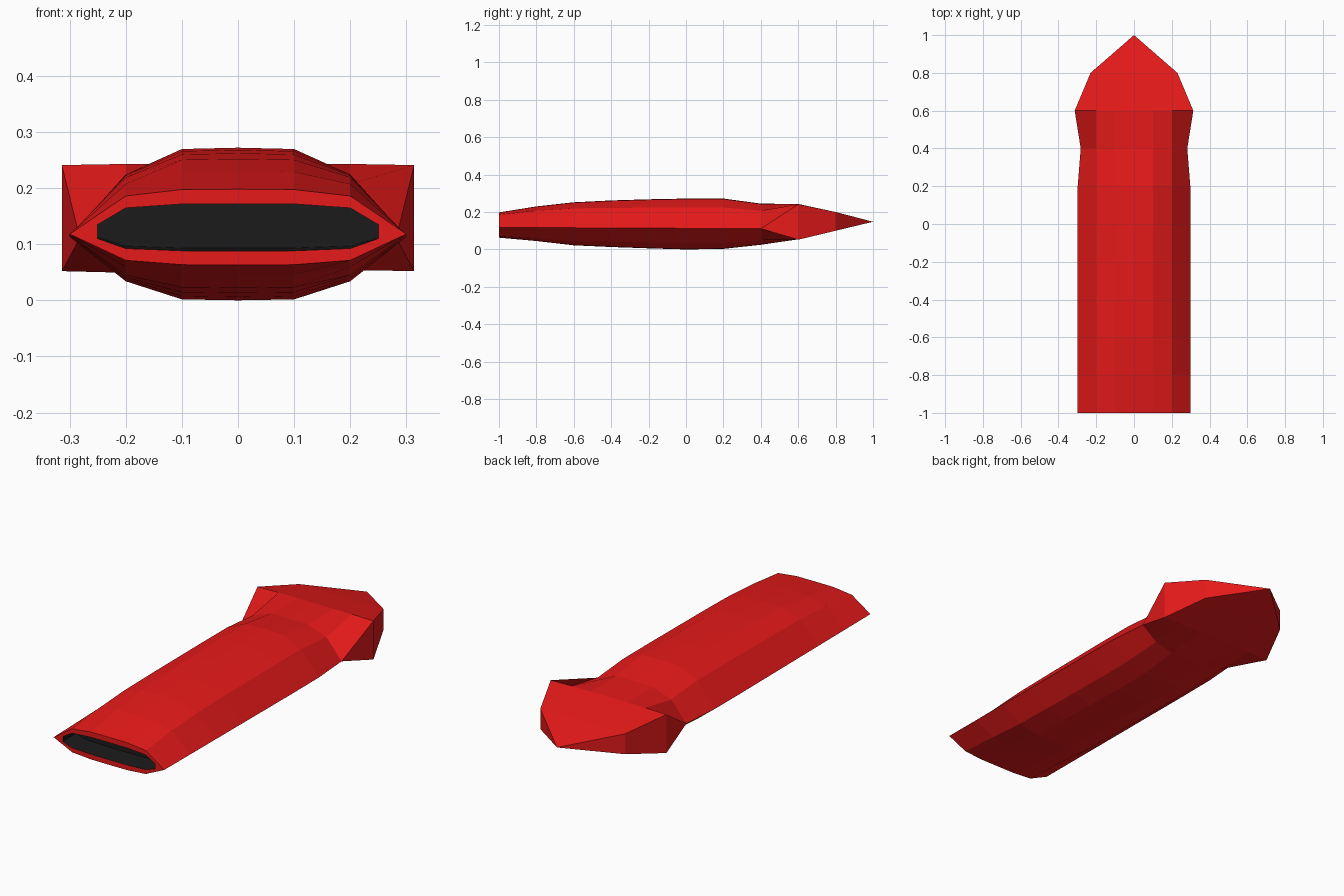
import bpy, bmesh

if "Cube" in bpy.data.objects:
    bpy.data.objects.remove(bpy.data.objects["Cube"])


def material(name, rgb):
    m = bpy.data.materials.new(name)
    m.diffuse_color = (*rgb, 1)
    m.use_nodes = True
    m.node_tree.nodes["Principled BSDF"].inputs["Base Color"].default_value = m.diffuse_color
    return m


def ring(y, w, shoulder, top, bottom, side_hi, side_lo, k):
    """14-point section; k sets how full the shoulders are (1 = boxy)."""
    up = lambda f: side_hi + f * (top - side_hi)
    down = lambda f: side_lo + f * (bottom - side_lo)
    kk = 1 - (1 - k) * 0.05
    cols = [(-w, 0), (-shoulder, k), (-shoulder / 2, kk), (0, 1),
            (shoulder / 2, kk), (shoulder, k), (w, 0)]
    return ([(x, y, up(f)) for x, f in cols] +
            [(x, y, down(f)) for x, f in reversed(cols)])


def loft(name, rings, mat, cap=False):
    bm = bmesh.new()
    loops = [[bm.verts.new(p) for p in r] for r in rings]
    for a, b in zip(loops, loops[1:]):
        for i in range(len(a)):
            j = (i + 1) % len(a)
            bm.faces.new((a[i], a[j], b[j], b[i]))
    if cap:
        bm.faces.new(loops[-1])
    bmesh.ops.remove_doubles(bm, verts=bm.verts, dist=0.0005)
    bmesh.ops.recalc_face_normals(bm, faces=bm.faces)
    me = bpy.data.meshes.new(name)
    bm.to_mesh(me)
    bm.free()
    ob = bpy.data.objects.new(name, me)
    bpy.context.collection.objects.link(ob)
    me.materials.append(mat)
    return ob


red = material("red_paint", (0.8, 0.01, 0.01))
black = material("dark_opening", (0.011, 0.011, 0.011))

# Opening edge shared by the hull rim and the recess
mouth = (0.25, 0.2, 0.172, 0.088, 0.135, 0.11, 0.8)

# Hull: rim, tapered body, boxed shoulder and pointed nose
sections = [
    (-1.0, *mouth),
    (-1.0, 0.3, 0.2, 0.198, 0.063, 0.118, 0.118, 0.85),
    (-0.8, 0.3, 0.2, 0.230, 0.045, 0.117, 0.117, 0.80),
    (-0.6, 0.3, 0.2, 0.252, 0.022, 0.116, 0.116, 0.76),
    (-0.4, 0.3, 0.2, 0.262, 0.013, 0.115, 0.115, 0.73),
    (-0.2, 0.3, 0.2, 0.268, 0.006, 0.114, 0.114, 0.71),
    (0.0, 0.3, 0.2, 0.272, 0.0, 0.113, 0.113, 0.70),
    (0.2, 0.298, 0.2, 0.272, 0.003, 0.112, 0.112, 0.70),
    (0.4, 0.282, 0.2, 0.245, 0.025, 0.111, 0.111, 0.72),
    (0.6, 0.314, 0.2, 0.243, 0.054, 0.241, 0.052, 1),
    (0.8, 0.23, 0.147, 0.2, 0.1, 0.2, 0.1, 1),
    (1.0, 0, 0, 0.148, 0.148, 0.148, 0.148, 1),
]
loft("hull", [ring(*s) for s in sections], red)

# Dark recess behind the front opening
recess = loft("front_recess", [
    ring(-1.0, *mouth),
    ring(-0.9, 0.25, 0.2, 0.175, 0.093, 0.137, 0.112, 0.8)], black, cap=True)
recess.data.flip_normals()
